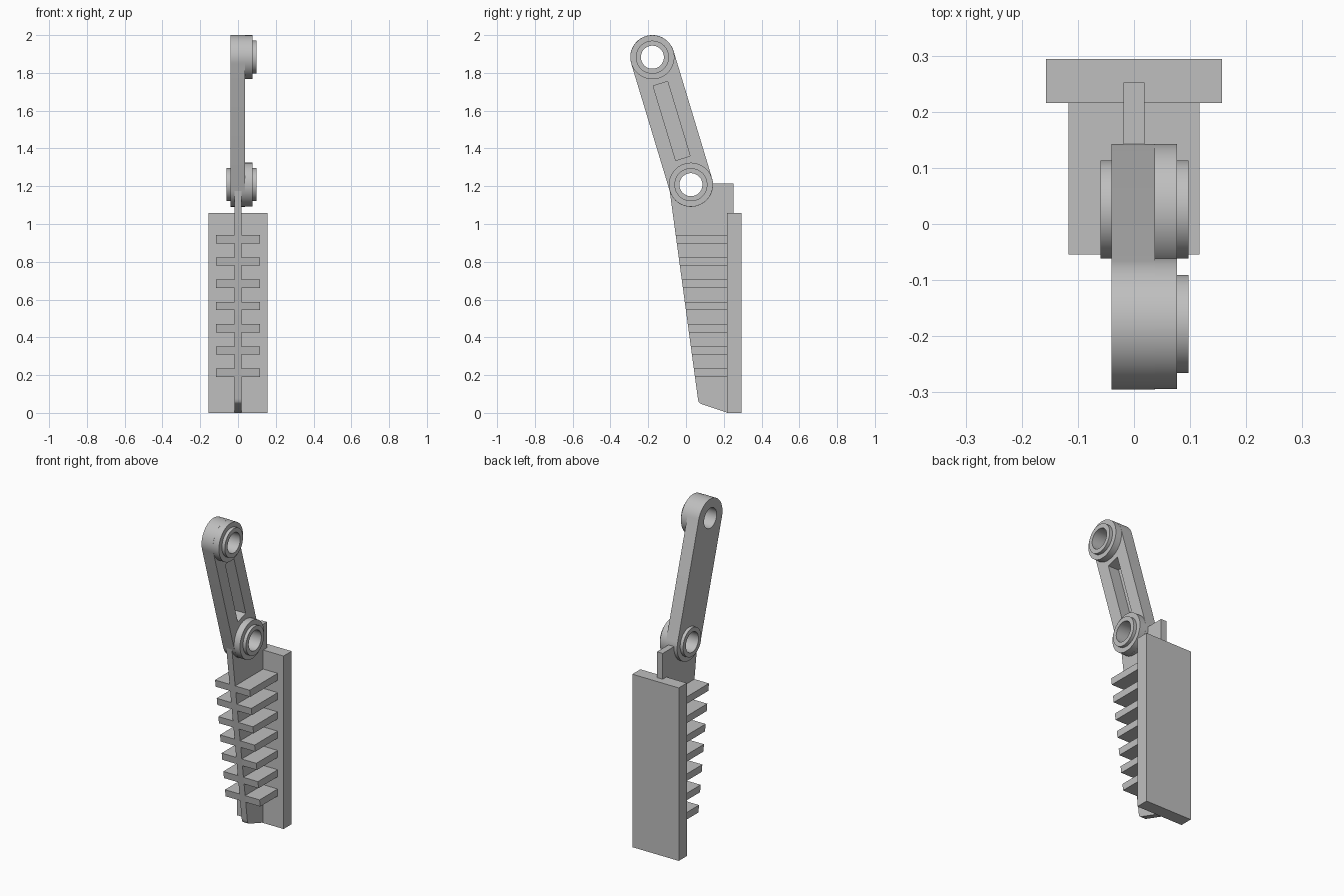
import bpy, bmesh, math
from mathutils import Vector

cube = bpy.data.objects.get("Cube")
if cube:
    bpy.data.objects.remove(cube, do_unlink=True)

grey = bpy.data.materials.new("plain grey")
grey.use_nodes = True
grey.diffuse_color = (0.52, 0.52, 0.52, 1)
grey.node_tree.nodes["Principled BSDF"].inputs["Base Color"].default_value = (0.52, 0.52, 0.52, 1)

LOWER = Vector((0.026, 1.208))    # pivot centres in (y, z)
UPPER = Vector((-0.178, 1.883))
END_R, RING_R, HOLE_R = 0.117, 0.0875, 0.061


def arc(centre, radius, start, end, steps):
    return [(centre[0] + radius * math.cos(start + (end - start) * i / steps),
             centre[1] + radius * math.sin(start + (end - start) * i / steps))
            for i in range(steps + 1)]


def circle(centre, radius, steps=64):
    return arc(centre, radius, 0, math.tau, steps)[:-1]


def prism(name, outline, x0, x1):
    """Extrude a (y, z) outline along x."""
    bm = bmesh.new()
    face = bm.faces.new([bm.verts.new((x0, y, z)) for y, z in outline])
    new = bmesh.ops.extrude_face_region(bm, geom=[face])["geom"]
    bmesh.ops.translate(bm, vec=(x1 - x0, 0, 0),
                        verts=[v for v in new if isinstance(v, bmesh.types.BMVert)])
    bmesh.ops.recalc_face_normals(bm, faces=bm.faces)
    mesh = bpy.data.meshes.new(name)
    bm.to_mesh(mesh)
    bm.free()
    mesh.materials.append(grey)
    obj = bpy.data.objects.new(name, mesh)
    bpy.context.collection.objects.link(obj)
    return obj


def activate(obj):
    bpy.ops.object.select_all(action="DESELECT")
    obj.select_set(True)
    bpy.context.view_layer.objects.active = obj


def cut(obj, outline, x0, x1):
    cutter = prism("cutter", outline, x0, x1)
    cutter.hide_render = True
    mod = obj.modifiers.new("cut", "BOOLEAN")
    mod.operation, mod.solver, mod.object = "DIFFERENCE", "EXACT", cutter
    activate(obj)
    bpy.ops.object.modifier_apply(modifier=mod.name)
    bpy.data.objects.remove(cutter, do_unlink=True)


def smooth(obj):
    activate(obj)
    bpy.ops.object.shade_smooth_by_angle(angle=math.radians(30))


def tube(name, centre, radius, x0, x1):
    obj = prism(name, circle(centre, radius), x0, x1)
    cut(obj, circle(centre, HOLE_R), x0 - 0.1, x1 + 0.1)
    smooth(obj)


# Link arm: rounded bar with two pivot holes and a deep slot on the left side
along = (UPPER - LOWER).normalized()
across = Vector((along.y, -along.x))
a, half = math.atan2(along.y, along.x), math.pi / 2
arm = prism("link_arm", arc(UPPER, END_R, a - half, a + half, 32)
            + arc(LOWER, END_R, a + half, a + 3 * half, 32), -0.04, 0.037)
for pivot in (LOWER, UPPER):
    cut(arm, circle(pivot, HOLE_R), -0.2, 0.2)
middle = (LOWER + UPPER) / 2
slot = [middle + along * 0.206 * s + across * 0.04 * t
        for s, t in ((1, 1), (1, -1), (-1, -1), (-1, 1))]
cut(arm, slot, -0.036, 0.1)
smooth(arm)

# Pivot bosses and bearing rings
for label, pivot in (("lower", LOWER), ("upper", UPPER)):
    tube(label + "_boss", pivot, END_R - 0.0005, 0.034, 0.077)
    tube(label + "_ring_left", pivot, RING_R, 0.074, 0.097)
tube("lower_ring_right", LOWER, RING_R, -0.06, -0.037)

# Central web: sloping front edge, rounded toe, notch above the back plate
FRONT_TOP, FRONT_TOE = Vector((-0.091, 1.21)), Vector((0.063, 0.075))
toe = [(0.066, 0.06), (0.073, 0.051), (0.085, 0.046)]
web = prism("web", [FRONT_TOP, FRONT_TOE] + toe
            + [(0.217, 0.002), (0.23, 0.002), (0.252, 1.04), (0.252, 1.215), (0.0, 1.215)],
            -0.019, 0.019)
cut(web, circle(LOWER, HOLE_R), -0.2, 0.2)
smooth(web)

# Back plate
prism("back_plate", [(0.216, 0), (0.294, 0), (0.294, 1.057), (0.216, 1.057)], -0.157, 0.157)


# Cooling fins on both sides of the web, flush with its sloping front
def front_y(z):
    t = (z - FRONT_TOE.y) / (FRONT_TOP.y - FRONT_TOE.y)
    return FRONT_TOE.x + t * (FRONT_TOP.x - FRONT_TOE.x)


for i in range(7):
    low = 0.191 + i * 0.1178
    high = low + 0.043
    outline = [(front_y(low), low), (0.218, low), (0.218, high), (front_y(high), high)]
    for side, sign in (("left", 1), ("right", -1)):
        prism(f"fin_{side}_{i + 1}", outline, sign * 0.018, sign * 0.117)
